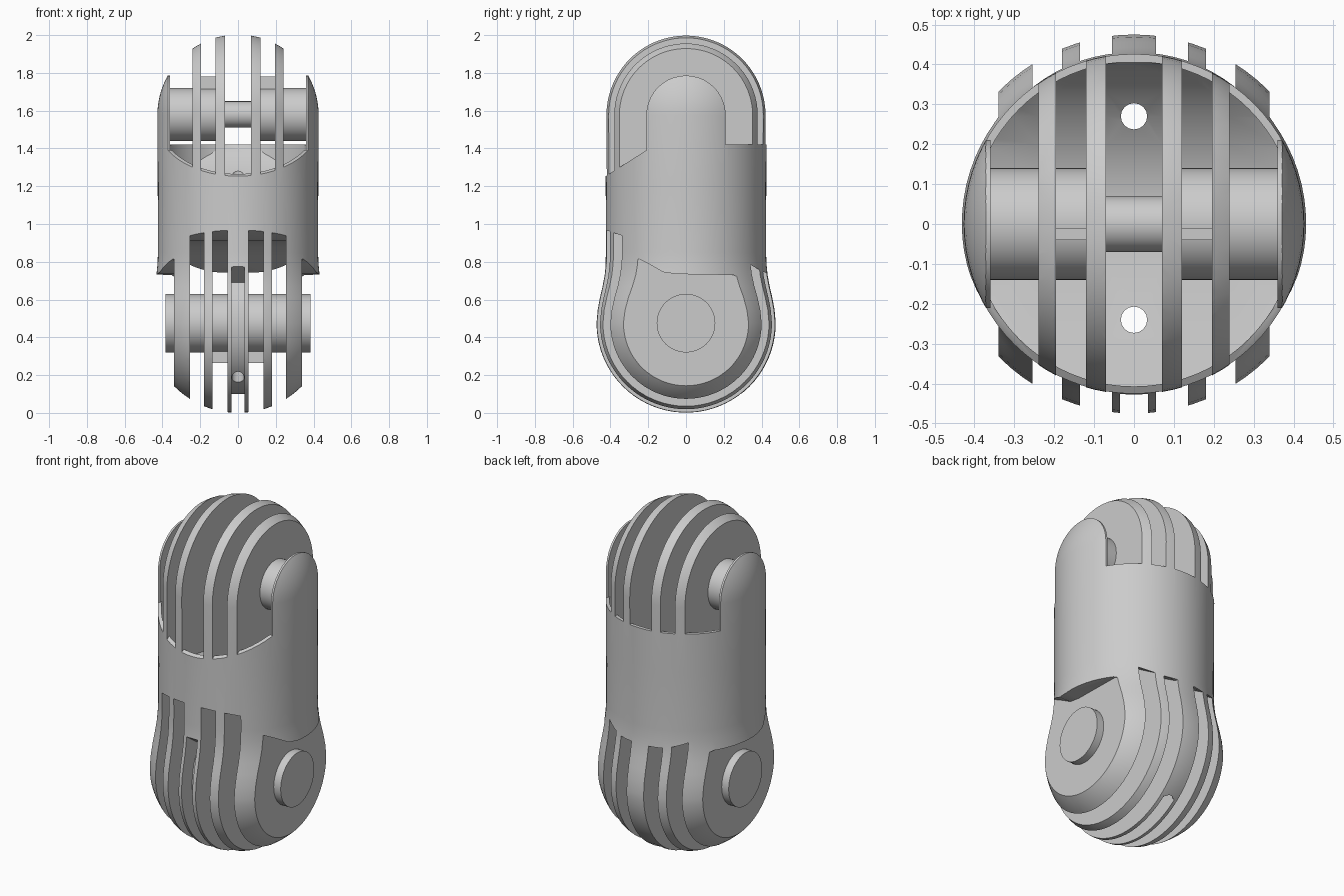
import bpy, bmesh
from math import sin, cos, pi, radians
from mathutils import Matrix

if "Cube" in bpy.data.objects:
    bpy.data.objects.remove(bpy.data.objects["Cube"])

R, ZT = 0.427, 1.576      # body radius, upper hinge height
RB, ZB = 0.475, 0.475     # lower knuckle radius and hinge height


def to_object(bm, name):
    bmesh.ops.recalc_face_normals(bm, faces=bm.faces[:])
    me = bpy.data.meshes.new(name)
    bm.to_mesh(me)
    bm.free()
    ob = bpy.data.objects.new(name, me)
    bpy.context.collection.objects.link(ob)
    return ob


def prisms(name, jobs):
    """Extrude (y, z) profiles along x; jobs = [(profile, x0, x1), ...]"""
    bm = bmesh.new()
    for prof, x0, x1 in jobs:
        f = bm.faces.new([bm.verts.new((x0, y, z)) for y, z in prof])
        ext = bmesh.ops.extrude_face_region(bm, geom=[f])['geom']
        vs = [v for v in ext if isinstance(v, bmesh.types.BMVert)]
        bmesh.ops.translate(bm, verts=vs, vec=(x1 - x0, 0, 0))
    return to_object(bm, name)


def cylinders(name, jobs, axis='X', n=48):
    """jobs = [(radius, start, end, centre_a, centre_b), ...]"""
    bm = bmesh.new()
    for r, a, b, u, v in jobs:
        m = (a + b) / 2
        if axis == 'X':
            mat = Matrix.Translation((m, u, v)) @ Matrix.Rotation(pi / 2, 4, 'Y')
        else:
            mat = Matrix.Translation((u, v, m))
        bmesh.ops.create_cone(bm, cap_ends=True, segments=n, radius1=r, radius2=r,
                              depth=b - a, matrix=mat)
    return to_object(bm, name)


def boolean(ob, cutter, op='DIFFERENCE'):
    cutter.hide_render = True
    m = ob.modifiers.new('cut', 'BOOLEAN')
    m.operation, m.solver, m.object = op, 'EXACT', cutter
    bpy.context.view_layer.objects.active = ob
    bpy.ops.object.modifier_apply(modifier=m.name)
    bpy.data.objects.remove(cutter)


def mirrored(ranges):
    return [r for a, b in ranges for r in ((a, b), (-b, -a))]


# Whole link as one solid of revolution: lower ball, neck, tube, upper dome
prof = [(RB * sin(i * pi / 40), ZB - RB * cos(i * pi / 40)) for i in range(21)]
prof += [(.469, .545), (.457, .61), (.443, .67), (.432, .73), (.426, .79), (.424, .85), (.425, 1.2)]
prof += [(R * cos(i * pi / 40), ZT + R * sin(i * pi / 40)) for i in range(21)]
bm = bmesh.new()
vs = [bm.verts.new((max(r, 0) if r > 1e-6 else 0, 0, z)) for r, z in prof]
es = [bm.edges.new(p) for p in zip(vs, vs[1:])]
bmesh.ops.spin(bm, geom=vs + es, cent=(0, 0, 0), axis=(0, 0, 1), angle=2 * pi, steps=80)
bmesh.ops.remove_doubles(bm, verts=bm.verts[:], dist=1e-5)
body = to_object(bm, 'link_body')

# Upper slots: sloped front rim, then a curved floor inside the thin wall
up = mirrored([(.24, .36), (.12, .195)]) + [(-.07, .07)]
rim = [(-.6, 1.142), (-.21, 1.39), (.21, 1.42), (.6, 1.42), (.6, 2.2), (-.6, 2.2)]
floor = [(-.5, 1.23), (-.3, 1.20), (-.1, 1.165), (.05, 1.16), (.13, 1.175), (.2, 1.205),
         (.27, 1.25), (.33, 1.305), (.38, 1.37), (.41, 1.43), (.5, 1.55), (.5, 1.6), (-.5, 1.6)]
boolean(body, prisms('rim_cutter', [(rim, a, b) for a, b in up]))
inner = prisms('floor_cutter', [(floor, a, b) for a, b in up])
boolean(inner, cylinders('bore', [(.407, .9, 1.9, 0, 0)], 'Z', 80), 'INTERSECT')
boolean(body, inner)

# Rounded side arms
arch = [(-.21 * cos(i * pi / 20), ZT + .21 * sin(i * pi / 20)) for i in range(21)]
arm = ([(-.6, 1.142), (-.21, 1.39)] + arch +
       [(.21, 1.42), (.6, 1.42), (.6, 2.2), (-.6, 2.2)])
boolean(body, prisms('arm_cutter', [(arm, a, b) for a, b in mirrored([(.356, .6)])]))

# Lower slots between the knuckle plates, with an arched ceiling
low = mirrored([(.055, .135), (.18, .255)])
ceil = [(-.6, -.2), (-.6, 1.07), (-.43, .97), (-.3, .925), (-.1, .91), (.05, .905), (.15, .885),
        (.25, .84), (.34, .785), (.41, .745), (.6, .73), (.6, -.2)]
boolean(body, prisms('slot_cutter', [(ceil, a, b) for a, b in low]))

# Flat outer faces under the side skirts
side = [(-.6, -.2), (-.6, .84), (-.25, .815), (-.2, .79), (-.12, .745), (-.05, .735),
        (.25, .73), (.3, .71), (.6, .68), (.6, -.2)]
boolean(body, prisms('side_cutter', [(side, a, b) for a, b in mirrored([(.34, .7)])]))

# Cord groove around the front and underside of the centre plate
angs = [radians(-38 + 163 * i / 30) for i in range(31)]
groove = [(-r * sin(a), ZB - r * cos(a)) for r, seq in ((.375, angs), (.62, angs[::-1])) for a in seq]
boolean(body, prisms('groove_cutter', [(groove, -.035, .035)]))

# Vertical cord holes
boolean(body, cylinders('hole_cutter', [(.033, -.2, 1.5, 0, -.24), (.033, -.2, 1.5, 0, .27)], 'Z', 16))

# Hinge pins
upper = cylinders('upper_pin', [(.14, .07, .362, 0, 1.58), (.14, -.362, -.07, 0, 1.58),
                                (.07, -.08, .08, 0, 1.58)])
lower = cylinders('lower_pin', [(.155, -.385, .385, 0, ZB)])

# Small stop ribs on the pins
def box(y0, y1, z0, z1):
    return [(y0, z0), (y1, z0), (y1, z1), (y0, z1)]

prisms('upper_stop_ribs', [(box(-.04, -.01, 1.6, 1.78), a, b) for a, b in mirrored([(.119, .196)])])
prisms('lower_stop_ribs', [(box(-.04, .0, .265, .45), a, b) for a, b in mirrored([(.05, .14)])])

# Smooth shading with sharp edges kept
for ob in (body, upper, lower):
    bpy.ops.object.select_all(action='DESELECT')
    ob.select_set(True)
    bpy.context.view_layer.objects.active = ob
    bpy.ops.object.shade_smooth_by_angle(angle=radians(30))
